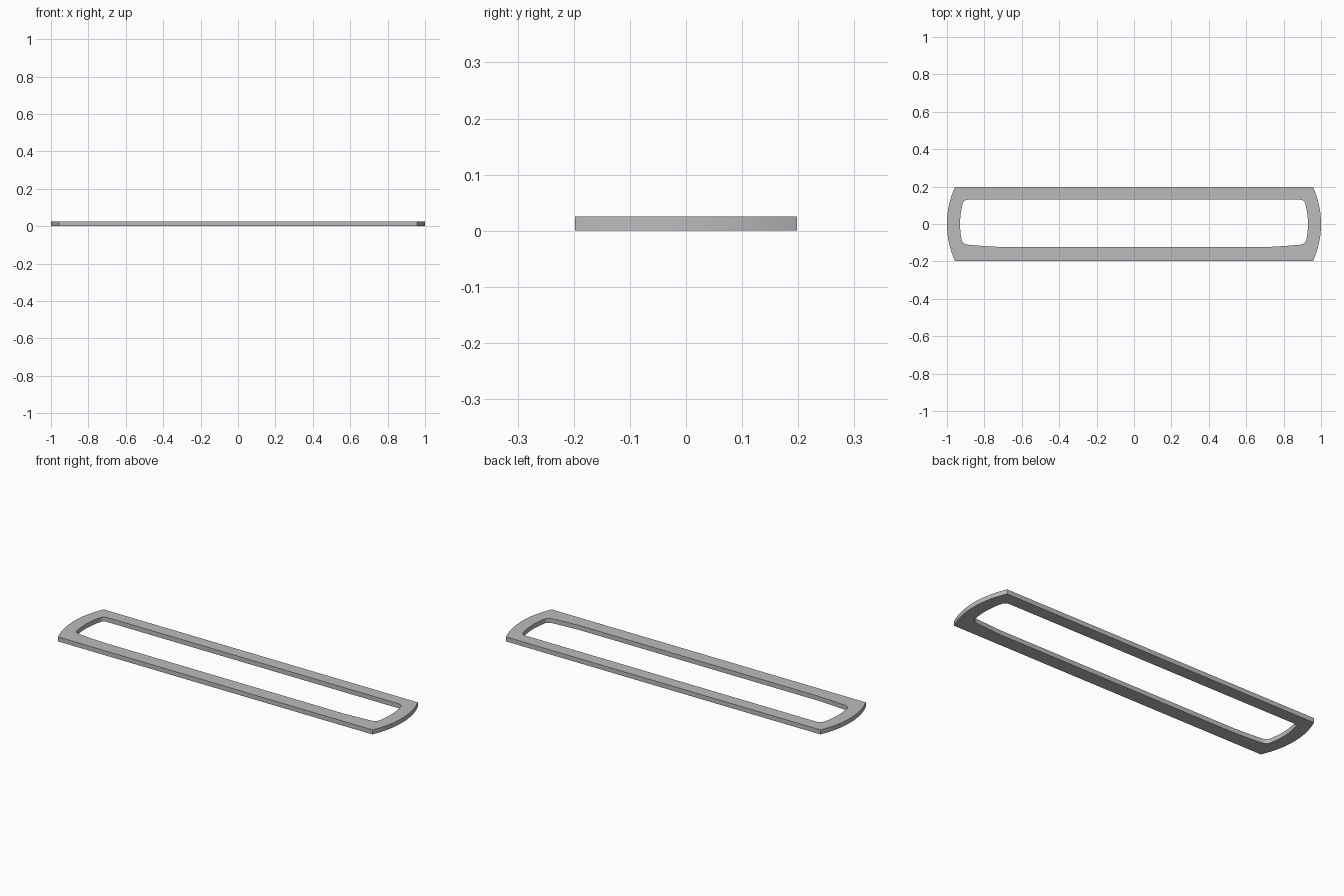
import bpy, bmesh, math

cube = bpy.data.objects.get("Cube")
if cube:
    bpy.data.objects.remove(cube)

HEIGHT = 0.025


def end_arc(tip, radius, y0, y1, steps):
    """Points on the bowed right end, from y0 up to y1."""
    pts = []
    for i in range(steps + 1):
        y = y0 + (y1 - y0) * i / steps
        pts.append((tip - radius + math.sqrt(radius ** 2 - y ** 2), y))
    return pts


def corner(a, ctrl, b, steps=6):
    """Rounded corner between a and b, pulled towards ctrl."""
    pts = []
    for i in range(1, steps + 1):
        t = i / steps
        pts.append(tuple((1 - t) ** 2 * p + 2 * t * (1 - t) * c + t * t * q
                         for p, c, q in zip(a, ctrl, b)))
    return pts


def mirrored(right_half):
    """Close a loop by mirroring its right half across x."""
    return right_half + [(-x, y) for x, y in reversed(right_half)]


# Outer outline: straight long sides, bowed ends
outer = mirrored(end_arc(1.0, 0.477, -0.198, 0.198, 24))

# Opening: bowed ends, rounded corners, slightly tapered front edge
arc = end_arc(0.93, 0.42, -0.09, 0.105, 16)
front = [(0.73, -0.122), (0.80, -0.118), (0.885, -0.111)]
front += corner(front[-1], (0.91, -0.109), arc[0])
inner = mirrored(front + arc[1:] + corner(arc[-1], (0.912, 0.13), (0.885, 0.13)))

# Fill between both outlines and raise to full thickness
bm = bmesh.new()
edges = []
for loop in (outer, inner):
    verts = [bm.verts.new((x, y, 0)) for x, y in loop]
    edges += [bm.edges.new((v, verts[i - 1])) for i, v in enumerate(verts)]
bmesh.ops.triangle_fill(bm, edges=edges, use_beauty=True, use_dissolve=False)
raised = bmesh.ops.extrude_face_region(bm, geom=bm.faces[:])
bmesh.ops.translate(bm, vec=(0, 0, HEIGHT),
                    verts=[g for g in raised["geom"] if isinstance(g, bmesh.types.BMVert)])
bmesh.ops.recalc_face_normals(bm, faces=bm.faces[:])

mesh = bpy.data.meshes.new("frame")
bm.to_mesh(mesh)
bm.free()
frame = bpy.data.objects.new("frame", mesh)
bpy.context.collection.objects.link(frame)

# Plain grey
grey = bpy.data.materials.new("grey")
grey.use_nodes = True
color = (0.5, 0.5, 0.5, 1)
grey.diffuse_color = color
grey.node_tree.nodes["Principled BSDF"].inputs["Base Color"].default_value = color
mesh.materials.append(grey)

bpy.context.view_layer.objects.active = frame
frame.select_set(True)
bpy.ops.object.shade_smooth_by_angle(angle=math.radians(30))
